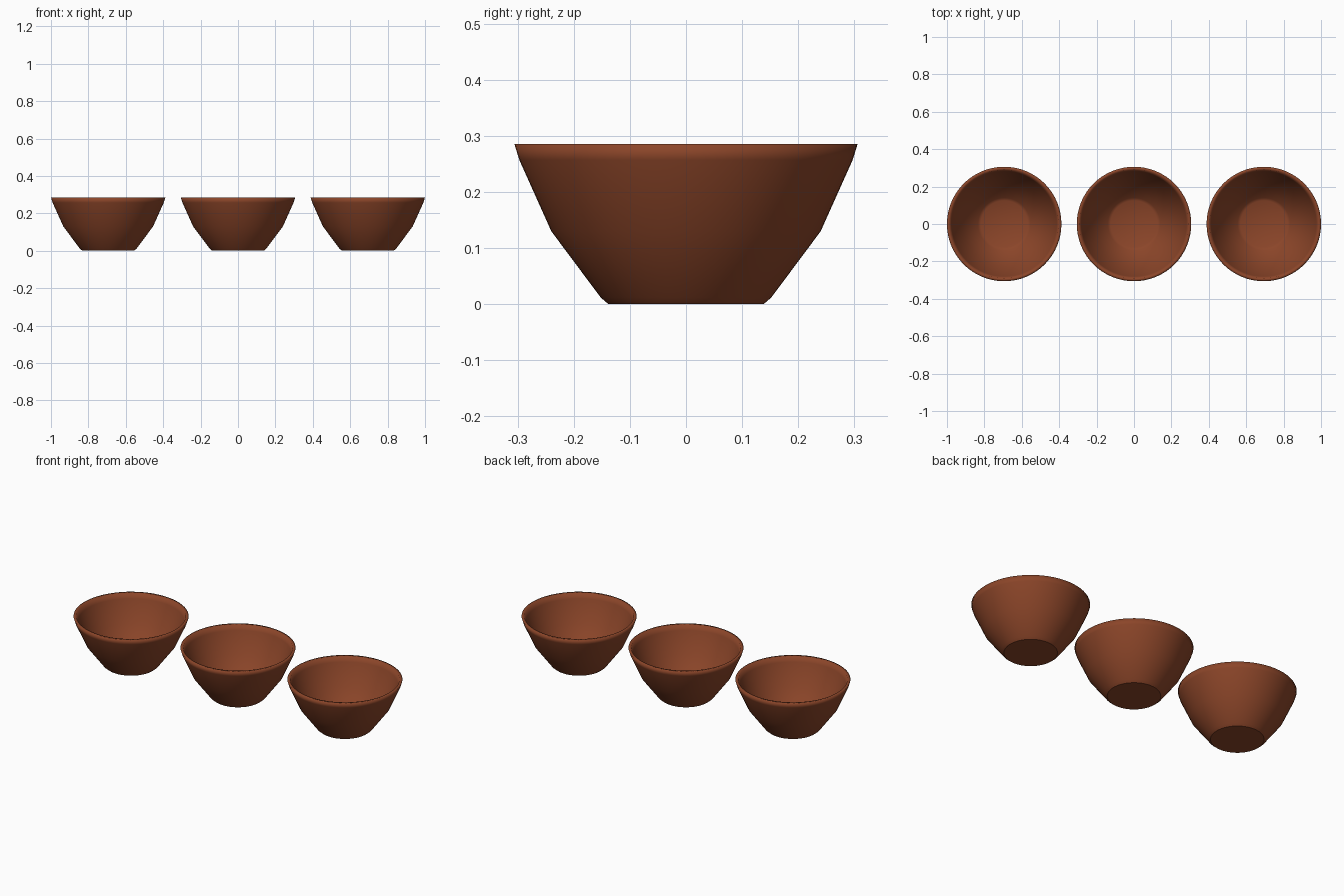
import bpy, bmesh, math

if "Cube" in bpy.data.objects:
    bpy.data.objects.remove(bpy.data.objects["Cube"])

SEGMENTS = 64
SPACING = 0.694

brown = bpy.data.materials.new("terracotta brown")
brown.diffuse_color = (0.26, 0.06, 0.022, 1)
brown.use_nodes = True
brown.node_tree.nodes["Principled BSDF"].inputs["Base Color"].default_value = brown.diffuse_color

# Half section: outside from foot to rim, then inside down to the floor
profile = [(0.0, 0.0), (0.138, 0.0), (0.152, 0.012), (0.240, 0.130),
           (0.297, 0.257), (0.306, 0.286), (0.290, 0.286), (0.281, 0.257),
           (0.224, 0.135), (0.140, 0.028), (0.125, 0.020), (0.0, 0.020)]


def make_bowl(name, x):
    bm = bmesh.new()
    verts = [bm.verts.new((r, 0, z)) for r, z in profile]
    edges = [bm.edges.new(pair) for pair in zip(verts, verts[1:])]
    bmesh.ops.spin(bm, geom=verts + edges, axis=(0, 0, 1), cent=(0, 0, 0),
                   angle=math.tau, steps=SEGMENTS, use_duplicate=False)
    bmesh.ops.remove_doubles(bm, verts=bm.verts, dist=0.0005)
    bmesh.ops.recalc_face_normals(bm, faces=bm.faces)
    for f in bm.faces:
        f.smooth = True
    # keep the foot underside flat
    for e in bm.edges:
        if all(abs(v.co.z) < 1e-4 and v.co.xy.length > 0.1 for v in e.verts):
            e.smooth = False
    mesh = bpy.data.meshes.new(name)
    bm.to_mesh(mesh)
    bm.free()
    mesh.materials.append(brown)
    obj = bpy.data.objects.new(name, mesh)
    obj.location.x = x
    bpy.context.collection.objects.link(obj)


# Row of three identical bowls
for name, i in (("left_bowl", -1), ("middle_bowl", 0), ("right_bowl", 1)):
    make_bowl(name, i * SPACING)
